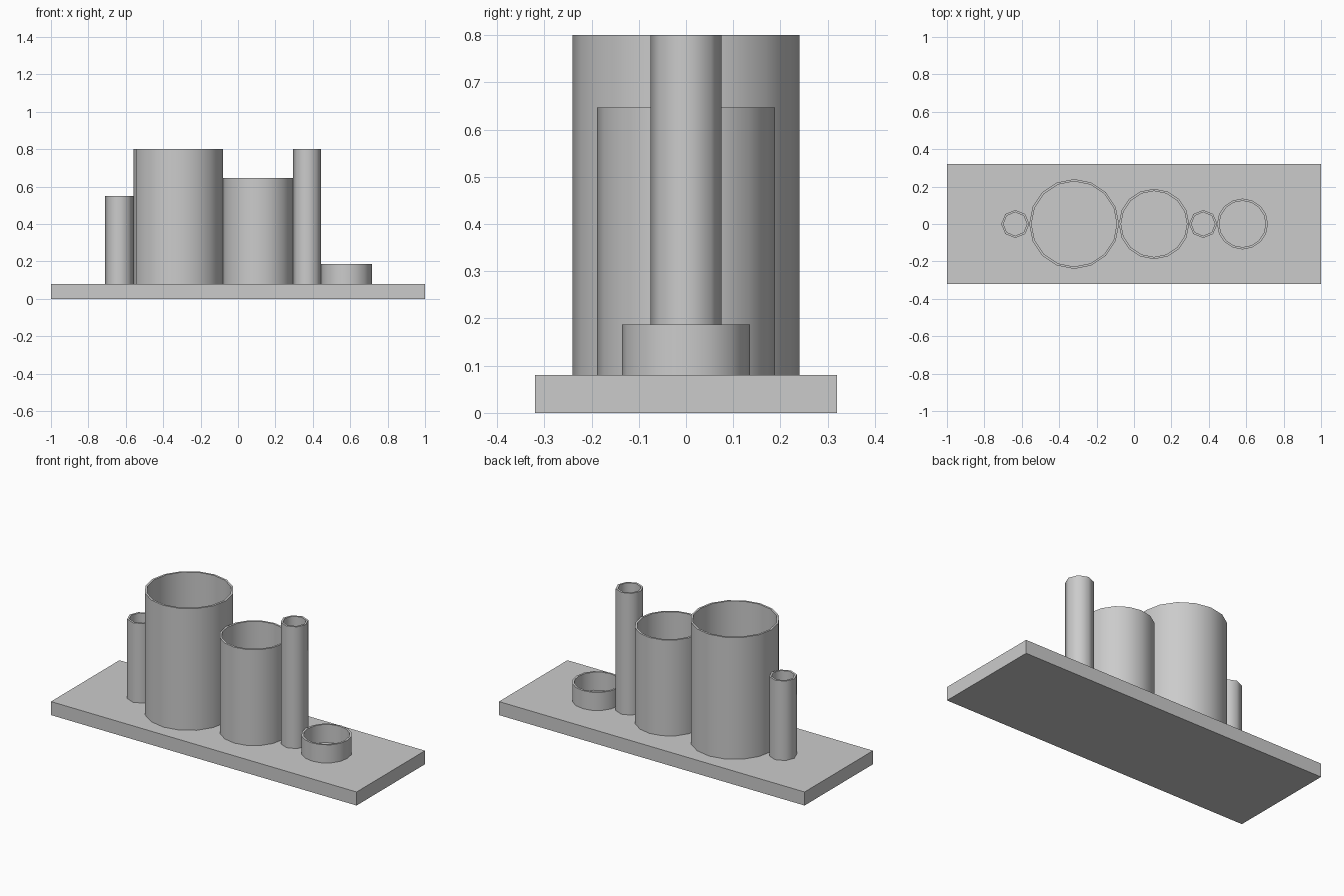
import bpy
import math

if "Cube" in bpy.data.objects:
    bpy.data.objects.remove(bpy.data.objects["Cube"], do_unlink=True)

BASE_TOP = 0.08
WALL = 0.012

# Single flat grey
grey = bpy.data.materials.new("light grey")
grey.use_nodes = True
colour = (0.6, 0.6, 0.6, 1)
grey.diffuse_color = colour
grey.node_tree.nodes["Principled BSDF"].inputs["Base Color"].default_value = colour


def make_tube(name, x, radius, top, sides):
    """Thin-walled open tube standing on the base."""
    profile = [(radius, BASE_TOP), (radius, top),
               (radius - WALL, top), (radius - WALL, BASE_TOP)]
    verts = []
    for i in range(sides):
        a = math.tau * i / sides
        verts += [(r * math.cos(a), r * math.sin(a), z) for r, z in profile]
    n = len(profile)
    faces = []
    for i in range(sides):
        j = (i + 1) % sides
        for k in range(n):
            m = (k + 1) % n
            faces.append((i * n + k, j * n + k, j * n + m, i * n + m))
    mesh = bpy.data.meshes.new(name)
    mesh.from_pydata(verts, [], faces)
    mesh.materials.append(grey)
    tube = bpy.data.objects.new(name, mesh)
    tube.location.x = x
    bpy.context.collection.objects.link(tube)
    # Round walls, crisp rims
    bpy.ops.object.select_all(action='DESELECT')
    tube.select_set(True)
    bpy.context.view_layer.objects.active = tube
    bpy.ops.object.shade_smooth_by_angle(angle=math.radians(60))


# Base plate
bpy.ops.mesh.primitive_cube_add(size=1, location=(0, 0, BASE_TOP / 2))
base = bpy.context.object
base.name = "base_plate"
base.scale = (2, 0.64, BASE_TOP)
base.data.materials.append(grey)

# Row of holders
make_tube("short_narrow_tube", -0.635, 0.075, 0.55, 8)
make_tube("large_cup", -0.32, 0.24, 0.80, 16)
make_tube("medium_cup", 0.107, 0.188, 0.647, 16)
make_tube("tall_narrow_tube", 0.37, 0.075, 0.80, 8)
make_tube("low_ring", 0.58, 0.136, 0.187, 16)
